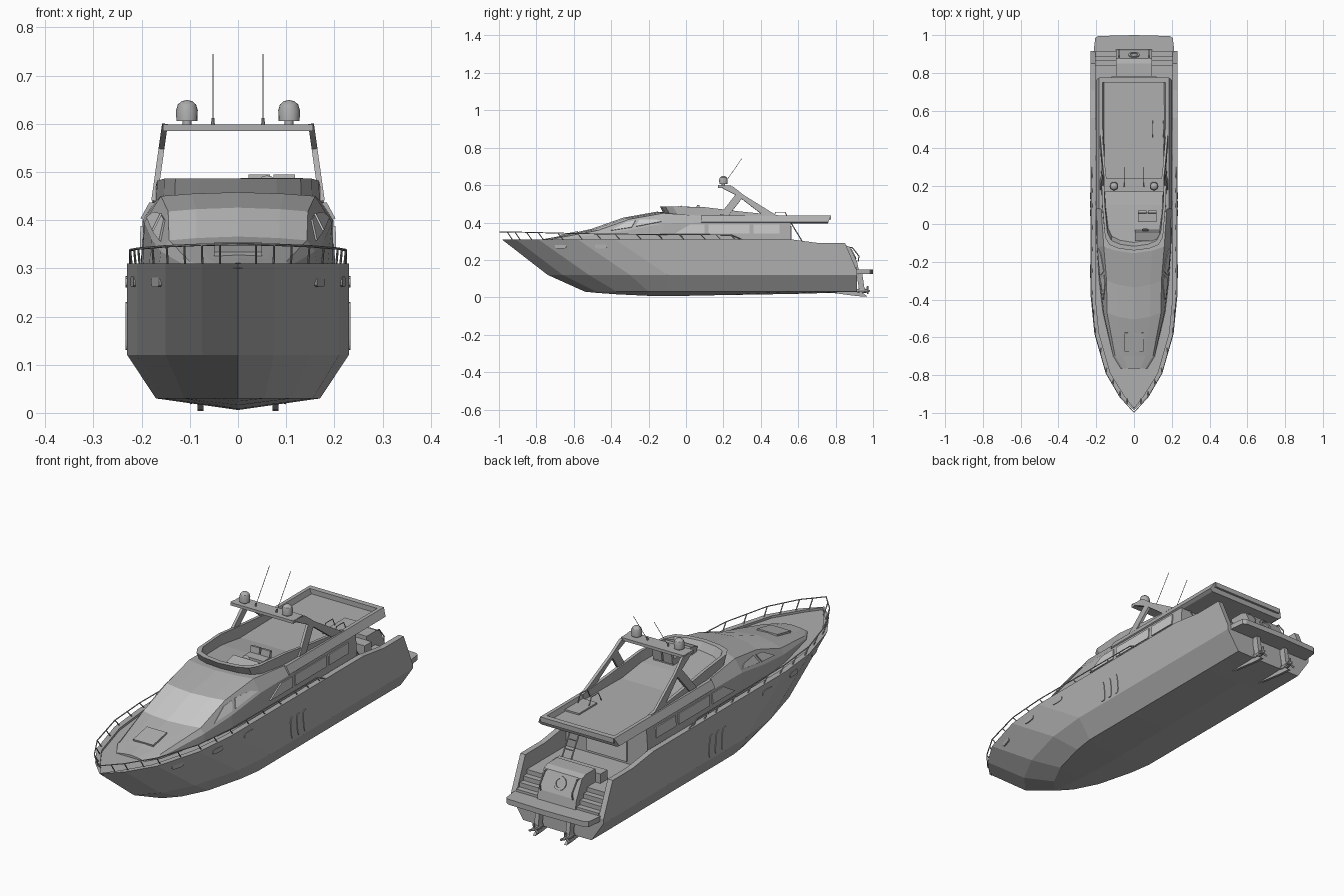
import bpy, bmesh, math
from mathutils import Vector, Matrix

default = bpy.data.objects.get("Cube")
if default:
    bpy.data.objects.remove(default, do_unlink=True)


def material(name, value):
    mat = bpy.data.materials.new(name)
    mat.use_nodes = True
    colour = (value, value, value, 1)
    mat.diffuse_color = colour
    mat.node_tree.nodes["Principled BSDF"].inputs["Base Color"].default_value = colour
    return mat


BODY = material("body grey", 0.43)
GLASS = material("pale glass", 0.6)


def finish(name, bm, mats=(BODY,), smooth=False):
    bmesh.ops.remove_doubles(bm, verts=bm.verts, dist=0.0001)
    bmesh.ops.recalc_face_normals(bm, faces=bm.faces)
    mesh = bpy.data.meshes.new(name)
    bm.to_mesh(mesh)
    bm.free()
    for mat in mats:
        mesh.materials.append(mat)
    obj = bpy.data.objects.new(name, mesh)
    bpy.context.collection.objects.link(obj)
    if smooth:
        bpy.ops.object.select_all(action="DESELECT")
        obj.select_set(True)
        bpy.context.view_layer.objects.active = obj
        bpy.ops.object.shade_smooth_by_angle()
    return obj


def mirrored(half):
    """Full row of points from one that starts on the centre line."""
    other = [(-x, y, z) for x, y, z in reversed(half) if x > 0]
    return list(half) + other


def loft(name, rings, mats=(BODY,), caps=(True, True), rule=None, smooth=False):
    bm = bmesh.new()
    rows = [[bm.verts.new(p) for p in ring] for ring in rings]
    count = len(rows[0])
    for i in range(len(rows) - 1):
        for j in range(count):
            k = (j + 1) % count
            face = bm.faces.new((rows[i][j], rows[i][k], rows[i + 1][k], rows[i + 1][j]))
            if rule:
                face.material_index = rule(i, face)
    for wanted, row in zip(caps, (rows[0], rows[-1])):
        if wanted:
            bm.faces.new(row)
    return finish(name, bm, mats, smooth)


def plate(name, points, thick, mat=BODY):
    """Flat polygon thickened evenly about its own plane."""
    pts = [Vector(p) for p in points]
    normal = sum(((pts[i - 1]).cross(p) for i, p in enumerate(pts)), Vector()).normalized()
    offset = normal * thick / 2
    return loft(name, [[p - offset for p in pts], [p + offset for p in pts]], (mat,))


def both_sides(name, points, thick, mat=BODY):
    for side, sign in (("left", 1), ("right", -1)):
        plate(side + "_" + name, [(sign * x, y, z) for x, y, z in points], thick, mat)


def box(name, centre, size, tilt=0.0, mat=BODY):
    bm = bmesh.new()
    place = Matrix.Translation(centre) @ Matrix.Rotation(tilt, 4, "X")
    bmesh.ops.create_cube(bm, size=1, matrix=place @ Matrix.Diagonal((*size, 1)))
    return finish(name, bm, (mat,))


def rods(name, paths, radius):
    bm = bmesh.new()
    for path in paths:
        for a, b in zip(path, path[1:]):
            a, b = Vector(a), Vector(b)
            turn = (b - a).to_track_quat("Z", "Y").to_matrix().to_4x4()
            bmesh.ops.create_cone(bm, cap_ends=True, segments=6, radius1=radius, radius2=radius,
                                  depth=(b - a).length, matrix=Matrix.Translation((a + b) / 2) @ turn)
    return finish(name, bm)


def lathe(name, profile, place, smooth=True, segments=16):
    angles = [math.tau * i / segments for i in range(segments)]
    rings = [[place @ Vector((r * math.cos(a), r * math.sin(a), h)) for a in angles]
             for r, h in profile]
    return loft(name, rings, smooth=smooth)


# Hull with raked bow, bulwarks, sunken cockpit and stepped stern
def hull_ring(x, y, sheer, rake, sweep, keel, deck):
    inner = max(x - 0.025, 0)
    chine, bilge = y + rake, y + rake + sweep
    floor_y = y + 0.01 if x == 0 else y
    return mirrored([(0, bilge, keel), (x * 0.74, bilge, 0.03), (x, chine, 0.12), (x, y, sheer),
                     (inner, floor_y, sheer), (inner, floor_y, deck), (0, floor_y, deck)])


def full_ring(ring):
    # Zero-width stem keeps the same point count as the other sections
    return ring if len(ring) > 7 else ring + list(reversed(ring))[1:-1]


hull = [(0, -.985, .31, .245, .2, .03, .3), (.075, -.91, .31, .25, .18, .024, .3),
        (.15, -.79, .31, .27, .15, .016, .3), (.21, -.58, .31, .28, .1, .008, .3),
        (.23, -.38, .31, .28, 0, .006, .3), (.23, .2, .31, 0, 0, .012, .3),
        (.23, .56, .31, 0, 0, .018, .3), (.23, .56, .31, 0, 0, .018, .22),
        (.23, .71, .29, 0, 0, .022, .22), (.23, .82, .29, 0, 0, .025, .22),
        (.23, .82, .29, 0, 0, .025, .14), (.23, .85, .29, 0, 0, .025, .14),
        (.23, .915, .14, 0, 0, .028, .14)]
rings = [hull_ring(*row) for row in hull]
width = len(rings[1])
stem = rings[0]
rings[0] = stem + [stem[i] for i in range(len(stem) - 2, len(stem) - 2 - (width - len(stem)), -1)]
loft("hull", rings, caps=(False, True))

# Deckhouse: base, shoulder and roof edge rise from foredeck to bridge
house = [(-.765, .07, .07, .3, .06, .303), (-.7, .11, .11, .306, .1, .314),
         (-.47, .165, .16, .335, .143, .358), (-.3, .185, .18, .36, .145, .418),
         (-.12, .197, .195, .395, .16, .45), (.1, .202, .198, .4, .175, .435),
         (.3, .202, .197, .4, .16, .405), (.56, .202, .195, .4, .16, .4)]


def house_ring(y, base, shoulder, low, edge, top):
    bow = -0.035 if -0.6 < y < 0 else 0
    crown = 0.008 if y < 0 else 0
    return mirrored([(0, y, .295), (base, y, .295), (shoulder, y, low), (edge, y, top),
                     (edge * 0.6, y + bow * 0.6, top + crown * 0.6), (0, y + bow, top + crown)])


def house_skin(y, t):
    """Point on the sloping band between shoulder (0) and roof edge (1)."""
    for a, b in zip(house, house[1:]):
        if a[0] <= y <= b[0]:
            f = (y - a[0]) / (b[0] - a[0])
            _, _, sx, sz, ex, ez = [p + (q - p) * f for p, q in zip(a, b)]
            return (sx + (ex - sx) * t, y, sz + (ez - sz) * t)


def windscreen(i, face):
    middle = face.calc_center_median()
    return int(i == 2 and middle.z > 0.38)


loft("deckhouse", [house_ring(*row) for row in house], (BODY, GLASS), rule=windscreen)

# Side glazing
both_sides("front_side_window", [house_skin(*p) for p in
           ((-.4, .3), (-.29, .2), (-.27, .75), (-.32, .8))], 0.008, GLASS)
both_sides("middle_side_window", [house_skin(*p) for p in
           ((-.27, .2), (-.13, .2), (-.16, .5), (-.25, .75))], 0.008, GLASS)
for name, start, end, lean in (("fore", -.06, .1, .08), ("main", .12, .34, 0), ("aft", .36, .5, 0)):
    both_sides(name + "_saloon_window", [(.201, start, .34), (.201, end, .34),
               (.1995, end, .388), (.1995, start + lean, .388)], 0.006, GLASS)
box("saloon_door", (0, .562, .305), (.2, .006, .15), mat=GLASS)
box("foredeck_hatch", (0, -.625, .339), (.1, .1, .01), 0.2)

# Flying bridge deck with low coaming
section = [(0, .395), (.188, .395), (.202, .404), (.184, .437), (.168, .437), (.16, .414), (0, .414)]
loft("bridge_deck", [mirrored([(x, y + (z - .437) * slant, z) for x, z in section])
                     for y, slant in ((.08, 0), (.5, 0), (.775, .4))])
plate("bridge_aft_coaming", [(x, y, .426) for x, y in
      ((-.18, .75), (.18, .75), (.182, .775), (-.182, .775))], 0.022)

# Bridge wind screen wraps the front and fades aft
screen = [(0, -.14, .486), (.08, -.13, .486), (.13, -.11, .486), (.153, -.07, .486),
          (.168, .1, .482), (.174, .3, .458), (.178, .5, .438)]


def screen_ring(x, y, top):
    lean = 0.025 if y < 0 else 0
    foot = 0.415 if y > 0 else 0.44
    inset = x * 0.92
    return [(x * 1.01, y + lean, foot), (x, y, top), (inset, y + lean * 0.9, top),
            (inset * 0.97, y + lean * 2, foot)]


left_half = [screen_ring(*row) for row in screen]
right_half = [[(-x, y, z) for x, y, z in ring] for ring in reversed(left_half[1:])]
loft("bridge_screen", right_half + left_half)

# Helm, seat and hatch on the bridge
box("helm_console", (.07, -.06, .463), (.13, .05, .035), 0.3)
box("helm_seat", (.07, .035, .45), (.1, .05, .035))
for x in (.044, .096):
    box("helm_backrest", (x, .062, .47), (.045, .014, .048), -0.15)
wheel = Matrix.Translation((.06, -.03, .475)) @ Matrix.Rotation(1.1, 4, "X")
lathe("steering_wheel", [(.016, 0), (.019, .002), (.016, .004)], wheel, segments=12)
box("stair_hatch", (.127, .565, .417), (.07, .13, .008))
rods("stair_handrails", [[(x, .46, .415), (x, .48, .455), (x, .53, .455), (x, .55, .415)]
                         for x in (.1, .155)], 0.002)
rods("cockpit_ladder", [[(x, .67, .22), (x, .56, .4)] for x in (.105, .15)]
     + [[(.105, .67 - s * .022, .22 + s * .036), (.15, .67 - s * .022, .22 + s * .036)]
        for s in range(1, 5)], 0.003)


# Radar arch
def arch_side(profile):
    return [(.174 - (z - .44) * .14, y, z) for y, z in profile]


both_sides("arch_leg", arch_side([(.17, .6), (.25, .592), (.31, .545), (.48, .44), (.41, .44),
                                  (.28, .54), (.21, .575)]), 0.012)
both_sides("arch_strut", arch_side([(.27, .555), (.3, .53), (.23, .44), (.18, .44)]), 0.012)
plate("arch_beam", [(x, y, .592) for x, y in ((-.156, .17), (.156, .17), (.156, .24), (-.156, .24))], 0.013)

# Radar domes and whip aerials
dome = [(.009, .598), (.009, .606), (.022, .606), (.0225, .628), (.019, .64), (.011, .647), (.002, .649)]
for side in (-1, 1):
    lathe("radar_dome", dome, Matrix.Translation((side * .106, .2, 0)))
    lathe("aerial_base", [(.004, .597), (.003, .612)], Matrix.Translation((side * .052, .2, 0)), segments=8)
rods("aerials", [[(s * .052, .2, .6), (s * .052, .3, .744)] for s in (-1, 1)], 0.0012)

# Guard rails with leaning posts
rail = [(0, -.997, .35), (.075, -.915, .349), (.148, -.79, .346), (.207, -.58, .341),
        (.224, -.38, .338), (.224, -.15, .336), (.224, .08, .335), (.224, .24, .334), (.224, .3, .308)]
paths = []
for sign in (-1, 1):
    path = [Vector((sign * x, y, z)) for x, y, z in rail]
    paths.append(path)
    for a, b in zip(path[:-2], path[1:-1]):
        for top in (b, (a + b) / 2):
            paths.append([top, (top.x * 0.985, top.y + 0.03, .305)])
rods("guard_rails", paths, 0.0025)


# Hull ports
def port(name, x, y, z, length, height, slope=0.0, lean=0.0):
    ring = []
    for i in range(16):
        a = math.tau * i / 16
        dy = length / 2 * math.copysign(abs(math.cos(a)) ** 0.6, math.cos(a))
        dz = height / 2 * math.copysign(abs(math.sin(a)) ** 0.6, math.sin(a))
        dy += dz * lean
        ring.append((x + dy * slope, y + dy, z + dz))
    both_sides(name, ring, 0.006)


for y in (.06, .105, .15):
    port("tall_port", .23, y, .18, .03, .1, lean=-0.1)
port("cabin_port", .23, -.25, .272, .07, .024)
port("forward_port", .217, -.455, .272, .065, .022, 0.1)
port("bow_port", .169, -.67, .272, .06, .022, 0.28)

# Stern garage, steps, sofa and bathing platform
garage = [(.78, .14), (.925, .14), (.915, .19), (.875, .27), (.85, .28), (.78, .28)]
loft("stern_garage", [[(x, y, z) for y, z in garage] for x in (-.095, .095)])
ring_place = Matrix.Translation((0, .893, .232)) @ Matrix.Rotation(-1.1, 4, "X")
lathe("garage_ring", [(.019, -.004), (.03, -.004), (.03, .006), (.019, .006), (.019, -.004)], ring_place)
for x in (-.08, .08):
    rods("garage_grab_rail", [[(x, .92, .19), (x, .925, .22), (x, .89, .265), (x, .87, .268)]], 0.003)
for side in (-1, 1):
    for step in range(4):
        height = 0.02 * (step + 1)
        box("stern_step", (side * .15, .9 - step * .025, .14 + height / 2), (.11, .03, height))
box("cockpit_sofa", (0, .755, .24), (.24, .05, .045))
platform = [(.212, .83), (.212, .93), (.205, .985), (.19, .995), (0, 1)]
edge = platform + [(-x, y) for x, y in reversed(platform[:-1])]
plate("bathing_platform", [(x, y, .137) for x, y in edge], 0.024)

# Stern drives and fairings
for x in (-.078, .078):
    fin = [(.7, .034), (.92, .034), (.95, .02), (.97, .004), (.92, .006)]
    loft("drive_fairing", [[(x + dx, y, z) for y, z in fin] for dx in (-.006, .006)])
    box("drive_leg", (x, .935, .075), (.02, .03, .1), 0.15)
    hub = Matrix.Translation((x, .9, .035)) @ Matrix.Rotation(-math.pi / 2, 4, "X")
    lathe("drive_pod", [(.003, 0), (.012, .02), (.013, .055), (.004, .085)], hub, segments=10)
    blades = [[(x, .968, .035), (x + .026 * math.cos(a), .972, .035 + .026 * math.sin(a))]
              for a in (math.pi / 2, math.pi * 7 / 6, math.pi * 11 / 6)]
    rods("propeller", blades, 0.005)
